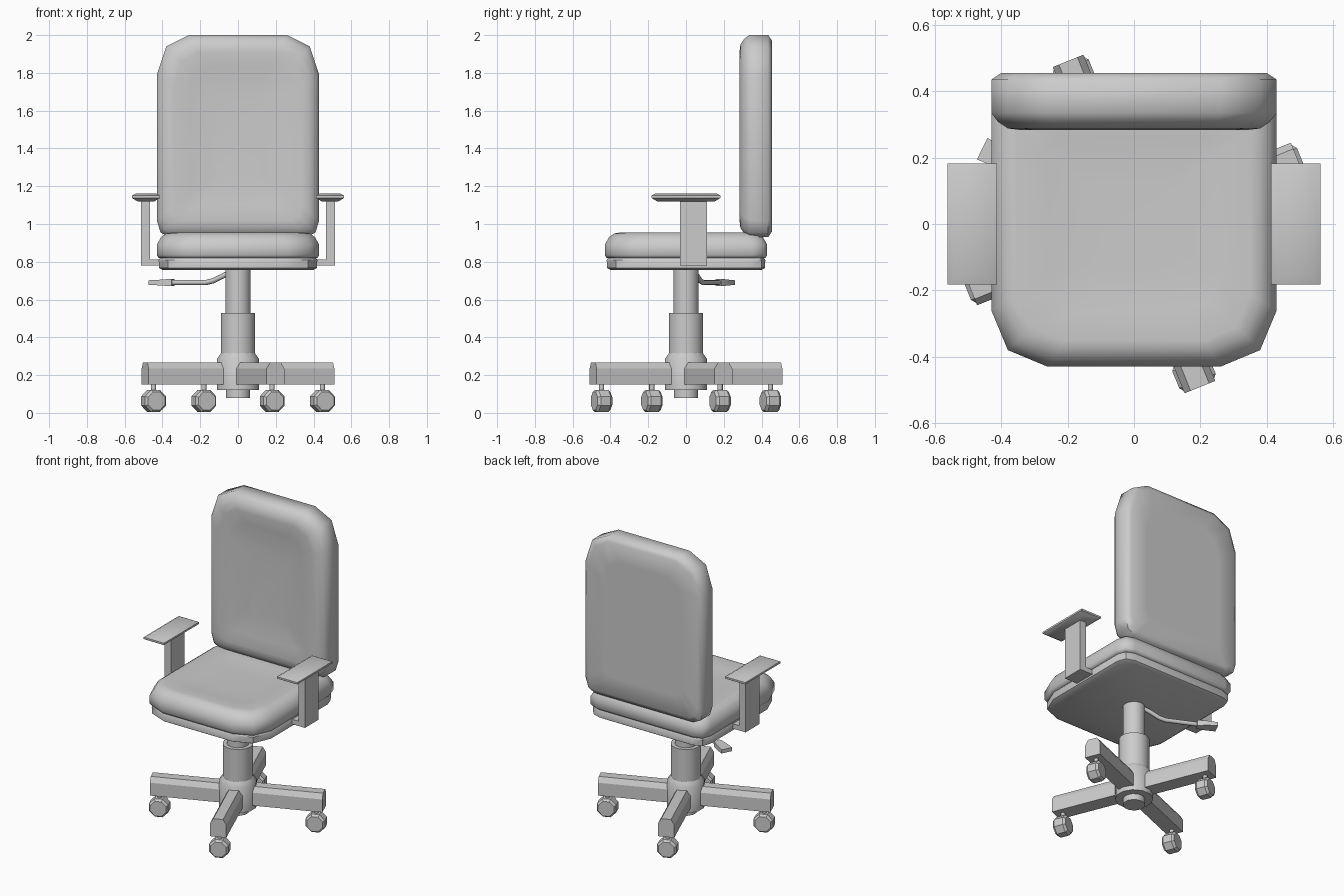
import bpy, bmesh
from math import sin, cos, pi, radians
from mathutils import Vector, Matrix

if "Cube" in bpy.data.objects:
    bpy.data.objects.remove(bpy.data.objects["Cube"])


def loft(name, rings, smooth=40):
    """Skin a list of equal-length point rings and cap both ends."""
    bm = bmesh.new()
    vr = [[bm.verts.new(p) for p in r] for r in rings]
    n = len(vr[0])
    for a, b in zip(vr, vr[1:]):
        for i in range(n):
            bm.faces.new((a[i], a[(i + 1) % n], b[(i + 1) % n], b[i]))
    bm.faces.new(vr[0])
    bm.faces.new(vr[-1])
    bmesh.ops.recalc_face_normals(bm, faces=bm.faces)
    me = bpy.data.meshes.new(name)
    bm.to_mesh(me)
    bm.free()
    ob = bpy.data.objects.new(name, me)
    bpy.context.collection.objects.link(ob)
    bpy.ops.object.select_all(action='DESELECT')
    bpy.context.view_layer.objects.active = ob
    ob.select_set(True)
    if smooth:
        bpy.ops.object.shade_smooth_by_angle(angle=radians(smooth))
    return ob


def mirrored(half):
    """Complete a right-hand outline with its mirror image in x."""
    return half + [(-x, v) for x, v in reversed(half)]


def inset(outline, d, cv=0.0):
    """Shrink an outline by d along both axes about (0, cv)."""
    hx = max(p[0] for p in outline)
    hv = max(p[1] - cv for p in outline)
    return [(x * (1 - d / hx), cv + (v - cv) * (1 - d / hv)) for x, v in outline]


def circle(r, z, n):
    return [(r * cos(2 * pi * (i + .5) / n), r * sin(2 * pi * (i + .5) / n), z) for i in range(n)]


def box(name, x0, x1, y0, y1, z0, z1):
    return loft(name, [[(x0, y0, z), (x1, y0, z), (x1, y1, z), (x0, y1, z)] for z in (z0, z1)], 0)


# Seat cushion and pan
seat = mirrored([(.26, -.43), (.38, -.38), (.43, -.26), (.43, .35), (.41, .41), (.35, .43)])


def seat_layers(layers):
    return [[(x, y, z) for x, y in inset(seat, d)] for z, d in layers]


loft("seat_cushion", seat_layers([(.82, .01), (.835, 0), (.89, 0), (.93, .022),
                                  (.95, .05), (.955, .08), (.943, .17), (.94, .3)]), 60)
loft("seat_pan", seat_layers([(.757, .03), (.768, .012), (.81, .01), (.825, .02)]))

# Backrest, built through its depth
back = mirrored([(.36, .93), (.41, .955), (.43, 1.02), (.43, 1.79), (.38, 1.94), (.26, 2.0)])
layers = [(.455, .15), (.455, .03), (.435, 0), (.335, 0), (.308, .02), (.288, .05),
          (.283, .09), (.295, .17), (.302, .3)]
loft("backrest", [[(x, y, z) for x, z in inset(back, d, 1.465)] for y, d in layers], 60)

# Central column and hub
loft("column", [circle(r, z, 20) for r, z in
                [(.067, .3), (.092, .3), (.092, .53), (.067, .53), (.067, .757)]])
loft("hub", [circle(r, z, 12) for r, z in
             [(.067, .08), (.067, .12), (.115, .12), (.115, .285), (.092, .318)]])

# Four legs with casters; all wheels share one axis direction
section = [(-.05, .15), (.05, .15), (.05, .235), (.03, .268), (-.03, .268), (-.05, .235)]
tilt = radians(22)
for i in range(4):
    turn = Matrix.Rotation(tilt + i * pi / 2, 4, 'Z')
    leg = loft("leg", [[(x, y, z) for y, z in section] for x in (0, .53)], 0)
    leg.matrix_world = turn
    p = turn @ Vector((.482, 0, 0))
    stem = loft("caster_stem", [circle(.014, z, 10) for z in (.1, .155)])
    stem.location = p
    wheel = loft("caster_wheel", [circle(r, z, 8) for r, z in
                                  [(.052, -.042), (.064, -.028), (.064, .028), (.052, .042)]], 0)
    wheel.matrix_world = (Matrix.Translation((p.x, p.y, .063)) @ Matrix.Rotation(tilt, 4, 'Z')
                          @ Matrix.Rotation(pi / 2, 4, 'X'))

# Armrests on both sides
for s in (-1, 1):
    box("arm_upright", s * .467, s * .513, -.033, .11, .78, 1.125)
    box("arm_bracket", s * .38, s * .513, -.033, .11, .78, .812)
    pad = []
    for z, d in [(1.12, .03), (1.138, 0), (1.15, 0), (1.162, .022)]:
        a, b, y = s * (.413 + d), s * (.562 - d), .183 - d
        pad.append([(a, -y, z), (b, -y, z), (b, y, z), (a, y, z)])
    loft("arm_pad", pad)

# Height lever: bent rod with a flat paddle
curve = bpy.data.curves.new("lever_rod", 'CURVE')
curve.dimensions = '3D'
curve.bevel_depth = .014
curve.bevel_resolution = 2
curve.use_fill_caps = True
path = [(-.03, .04, .745), (-.07, .055, .73), (-.13, .075, .7), (-.17, .09, .69), (-.37, .185, .69)]
spline = curve.splines.new('POLY')
spline.points.add(len(path) - 1)
for pt, co in zip(spline.points, path):
    pt.co = (*co, 1)
bpy.context.collection.objects.link(bpy.data.objects.new("lever_rod", curve))
paddle = loft("lever_paddle", [[(x, -w, -h), (x, w, -h), (x, w, h), (x, -w, h)] for x, w, h in
                               [(0, .018, .018), (.02, .024, .018), (.06, .032, .015), (.125, .036, .012)]])
paddle.matrix_world = Matrix.Translation((-.345, .172, .69)) @ Matrix.Rotation(radians(154), 4, 'Z')
